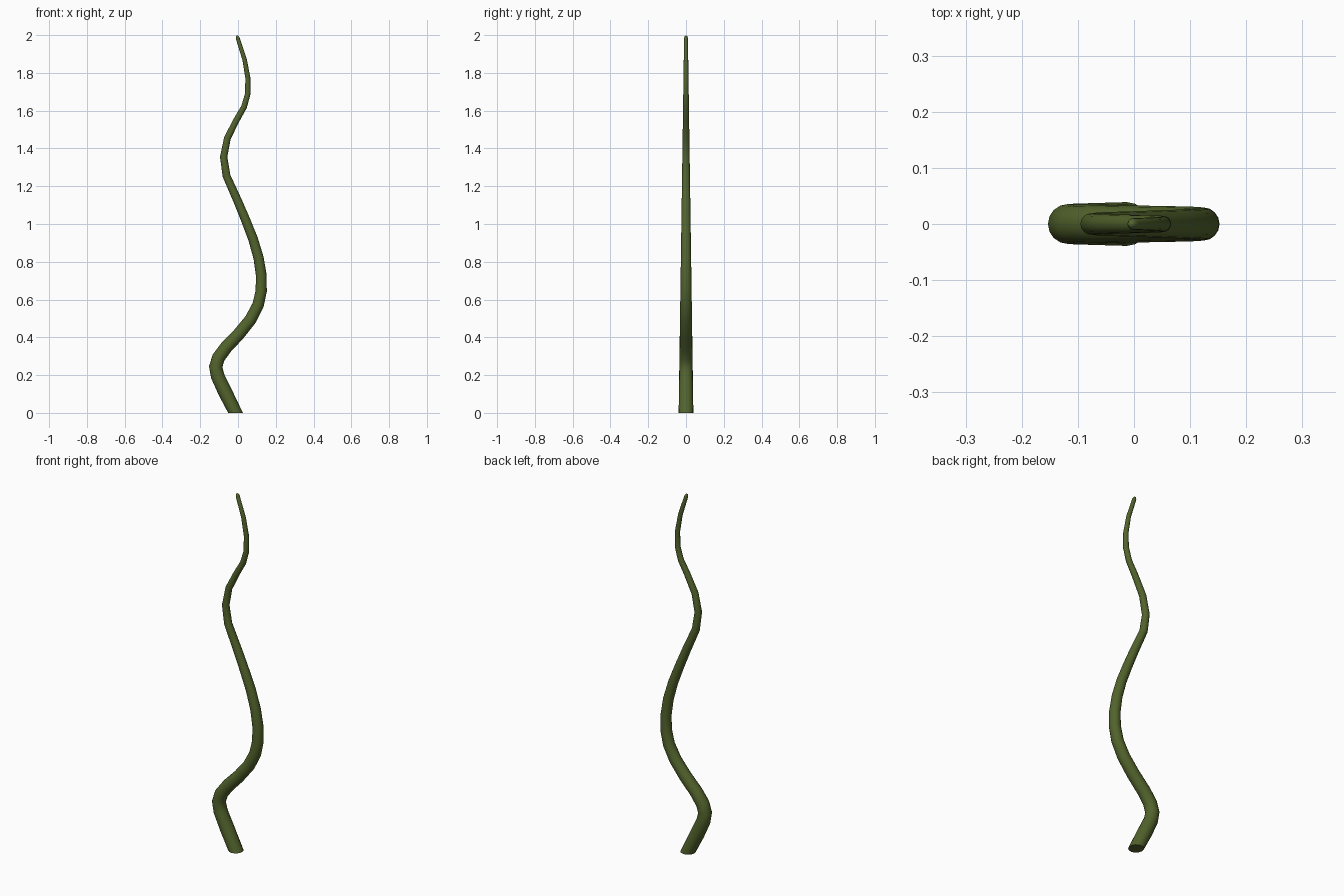
import bpy, bmesh, math
from mathutils import Vector

if "Cube" in bpy.data.objects:
    bpy.data.objects.remove(bpy.data.objects["Cube"])

SIDES = 16
# Centre line of the stem in the x-z plane
path = [(-.013, 0), (-.068, .11), (-.108, .195), (-.118, .245), (-.103, .293),
        (-.062, .348), (.005, .418), (.067, .495), (.106, .57), (.123, .645),
        (.123, .73), (.109, .82), (.08, .92), (.041, 1.02), (-.003, 1.125),
        (-.061, 1.255), (-.076, 1.355), (-.056, 1.455), (-.008, 1.55),
        (.032, 1.62), (.052, 1.69), (.052, 1.775), (.035, 1.87), (-.002, 1.985)]
pts = [Vector((x, 0, z)) for x, z in path]

bm = bmesh.new()


def ring(centre, tangent, radius):
    side = Vector((tangent.z, 0, -tangent.x))
    return [bm.verts.new(centre + radius * (math.cos(a) * side + math.sin(a) * Vector((0, 1, 0))))
            for a in (2 * math.pi * i / SIDES for i in range(SIDES))]


# Tapered rings, the first one lying flat on the ground
rings = []
for i, p in enumerate(pts):
    if i == 0:
        t = Vector((0, 0, 1))
    else:
        a = (p - pts[i - 1]).normalized()
        b = (pts[min(i + 1, len(pts) - 1)] - p).normalized()
        t = (a + b).normalized()
    rings.append(ring(p, t, .039 - .0145 * p.z))

# Rounded tip
rings.append(ring(pts[-1] + t * .009, t, .007))
tip = bm.verts.new(pts[-1] + t * .015)

for r, s in zip(rings, rings[1:]):
    for i in range(SIDES):
        j = (i + 1) % SIDES
        bm.faces.new((r[i], r[j], s[j], s[i]))
for i in range(SIDES):
    bm.faces.new((rings[-1][i], rings[-1][(i + 1) % SIDES], tip))
bm.faces.new(rings[0])
bmesh.ops.recalc_face_normals(bm, faces=bm.faces)

mesh = bpy.data.meshes.new("vine_stem")
bm.to_mesh(mesh)
bm.free()
stem = bpy.data.objects.new("vine_stem", mesh)
bpy.context.collection.objects.link(stem)

# Green bark
mat = bpy.data.materials.new("vine_green")
mat.diffuse_color = (.085, .125, .025, 1)
mat.use_nodes = True
mat.node_tree.nodes["Principled BSDF"].inputs["Base Color"].default_value = mat.diffuse_color
mesh.materials.append(mat)

bpy.context.view_layer.objects.active = stem
stem.select_set(True)
bpy.ops.object.shade_smooth_by_angle(angle=math.radians(40))
